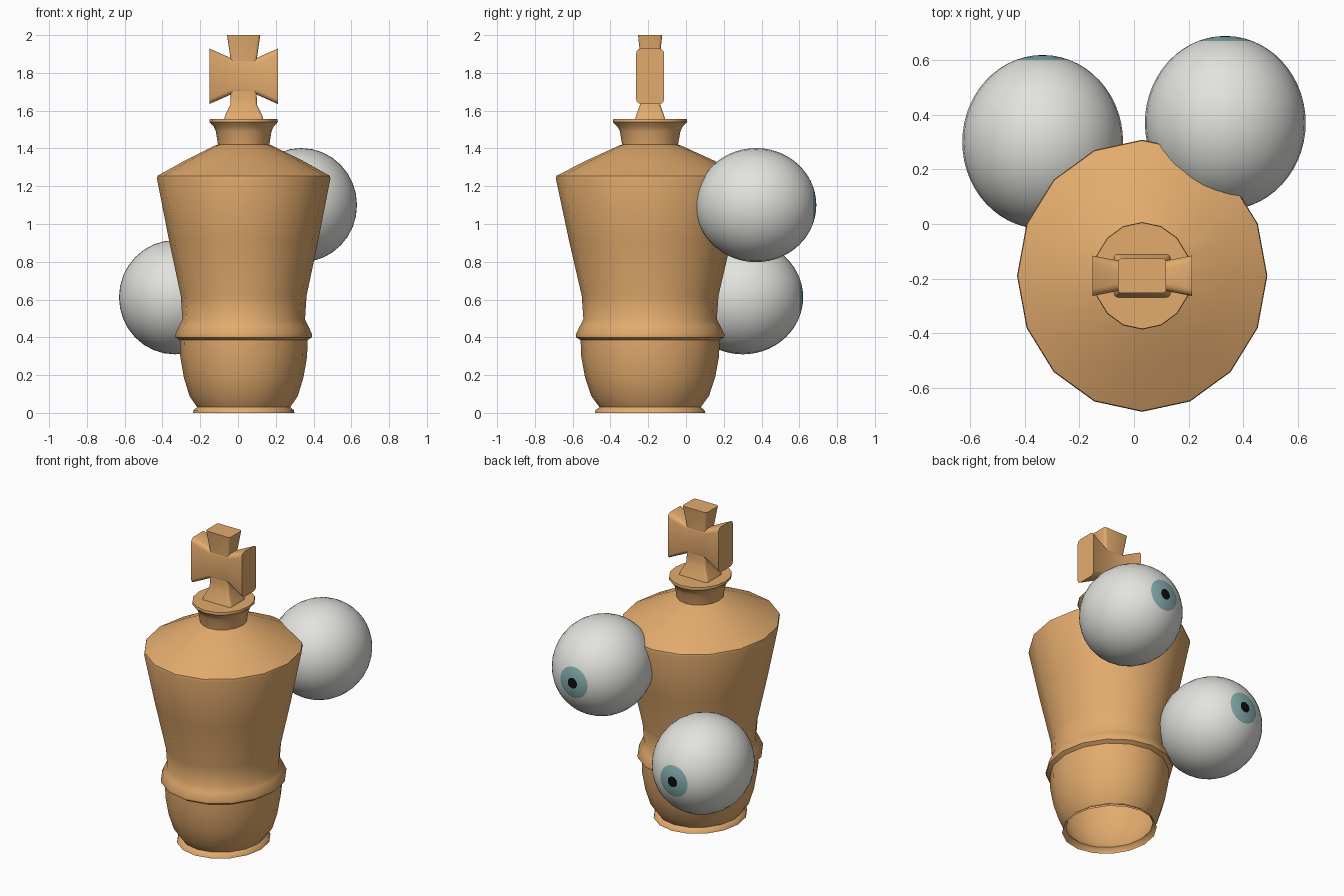
import bpy, bmesh, math
from mathutils import Matrix

if "Cube" in bpy.data.objects:
    bpy.data.objects.remove(bpy.data.objects["Cube"])

AX, AY = 0.03, -0.19      # axis of the turned piece
SQUEEZE = 0.92            # the piece is slightly narrower in x


def material(name, rgb):
    m = bpy.data.materials.new(name)
    m.diffuse_color = (*rgb, 1)
    m.use_nodes = True
    m.node_tree.nodes["Principled BSDF"].inputs["Base Color"].default_value = m.diffuse_color
    return m


wood = material("warm wood", (0.77, 0.41, 0.155))
white = material("eye white", (0.76, 0.76, 0.73))
teal = material("iris teal", (0.23, 0.41, 0.42))
black = material("pupil black", (0.004, 0.004, 0.004))


def finish(bm, name, mats, angle=35):
    me = bpy.data.meshes.new(name)
    bm.to_mesh(me)
    bm.free()
    for m in mats:
        me.materials.append(m)
    for p in me.polygons:
        p.use_smooth = True
    me.set_sharp_from_angle(angle=math.radians(angle))
    ob = bpy.data.objects.new(name, me)
    bpy.context.collection.objects.link(ob)
    return ob


def loft(bm, rings, cap_start=True, cap_end=True):
    """Skin a list of closed point rings."""
    vs = [[bm.verts.new(p) for p in r] for r in rings]
    n = len(vs[0])
    faces = []
    for a, b in zip(vs, vs[1:]):
        for i in range(n):
            j = (i + 1) % n
            faces.append(bm.faces.new((a[i], a[j], b[j], b[i])))
    if cap_start:
        faces.append(bm.faces.new(vs[0][::-1]))
    if cap_end:
        faces.append(bm.faces.new(vs[-1]))
    bmesh.ops.recalc_face_normals(bm, faces=faces)


# Turned body, open underneath: (radius, height)
profile = [(0.293, 0.0), (0.288, 0.015), (0.268, 0.03), (0.312, 0.09),
           (0.345, 0.19), (0.365, 0.30), (0.368, 0.385), (0.392, 0.40),
           (0.394, 0.415), (0.372, 0.46), (0.353, 0.495), (0.362, 0.62),
           (0.43, 0.915), (0.499, 1.24), (0.496, 1.255), (0.34, 1.335),
           (0.165, 1.415), (0.148, 1.42), (0.16, 1.49), (0.172, 1.515),
           (0.197, 1.54), (0.195, 1.555)]
SEG = 16
rings = []
for r, z in profile:
    rings.append([(AX + SQUEEZE * r * math.cos(math.tau * i / SEG),
                   AY + r * math.sin(math.tau * i / SEG), z) for i in range(SEG)])
bm = bmesh.new()
loft(bm, rings, cap_start=False)
finish(bm, "body", [wood])


# Cross on top: two flared bars with rounded-rectangle sections
def rounded_rect(u, v, c):
    pts = []
    for k, (su, sv) in enumerate([(1, 1), (-1, 1), (-1, -1), (1, -1)]):
        for a in (0, 30, 60, 90):
            t = math.radians(a + 90 * k)
            pts.append((su * (u - c) + c * math.cos(t), sv * (v - c) + c * math.sin(t)))
    return pts


upright = [(1.55, 0.105, 0.08), (1.575, 0.098, 0.074), (1.63, 0.071, 0.054),
           (1.675, 0.069, 0.05), (1.87, 0.069, 0.05), (2.0, 0.088, 0.064)]
bm = bmesh.new()
loft(bm, [[(AX + u, AY + v, z) for u, v in rounded_rect(hx, hy, 0.014)]
          for z, hx, hy in upright])
finish(bm, "cross_upright", [wood])

arms = [(-0.182, 0.147, 0.074), (-0.069, 0.097, 0.052),
        (0.069, 0.097, 0.052), (0.182, 0.147, 0.074)]
bm = bmesh.new()
loft(bm, [[(AX + x, AY + u, 1.782 + v) for u, v in rounded_rect(hy, hz, 0.026)]
          for x, hz, hy in arms])
finish(bm, "cross_arms", [wood])


# Eyeballs looking towards the back; pole rings give pupil and iris
def eye(name, centre):
    bm = bmesh.new()
    bmesh.ops.create_uvsphere(bm, u_segments=32, v_segments=28, radius=1,
                              matrix=Matrix.Rotation(math.radians(-90), 4, 'X'))
    for f in bm.faces:
        c = f.calc_center_median().normalized()
        ang = math.degrees(math.acos(max(-1, min(1, c.y))))
        f.material_index = 2 if ang < 6.43 else 1 if ang < 19.3 else 0
    bmesh.ops.scale(bm, verts=bm.verts, vec=(0.295, 0.319, 0.302))
    bmesh.ops.translate(bm, verts=bm.verts, vec=centre)
    finish(bm, name, [white, teal, black])


eye("lower_eye", (-0.335, 0.301, 0.612))
eye("upper_eye", (0.335, 0.371, 1.10))
